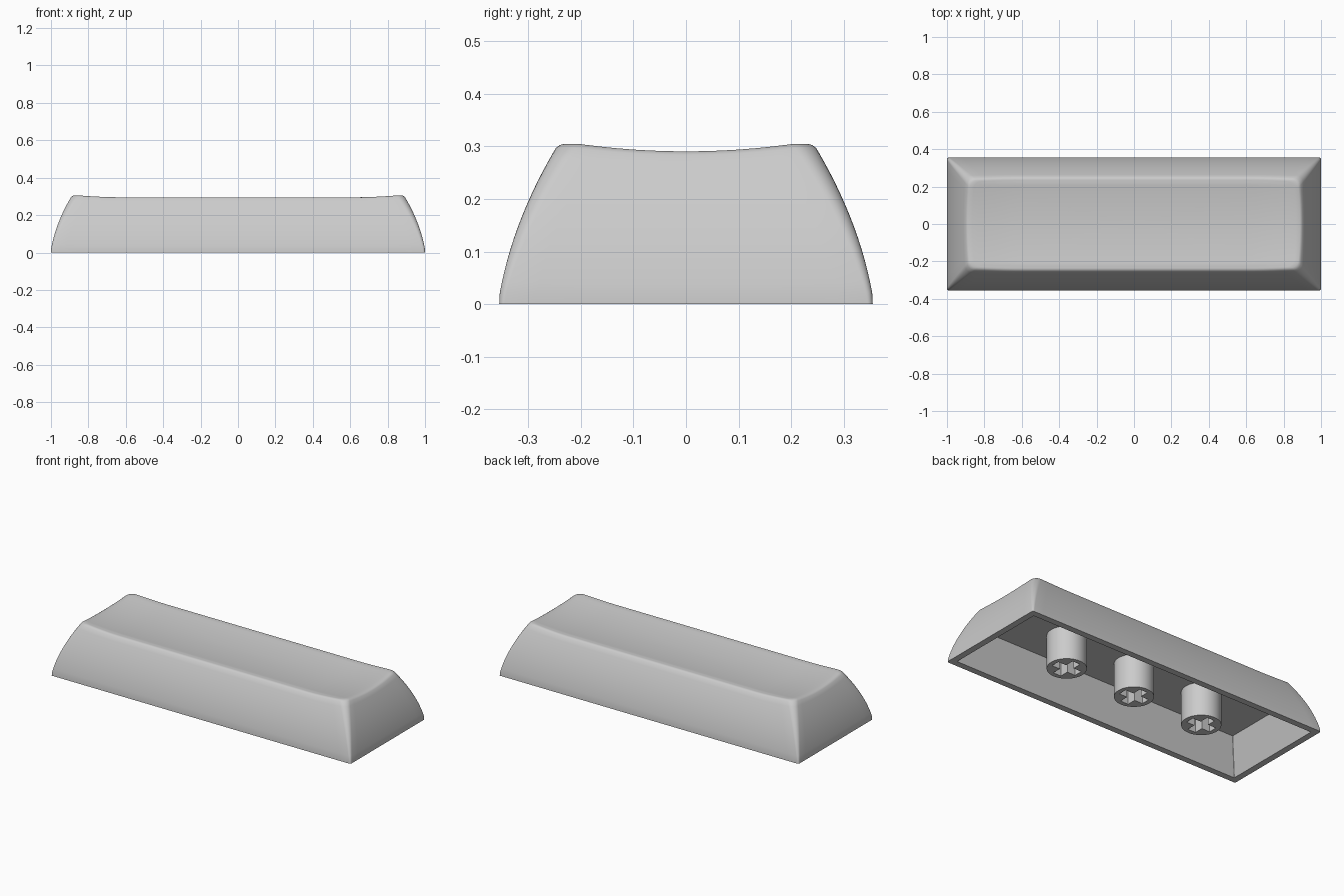
import bpy, bmesh, math

if "Cube" in bpy.data.objects:
    bpy.data.objects.remove(bpy.data.objects["Cube"], do_unlink=True)

HALF_X, HALF_Y = 1.0, 0.355
ARC = 6                      # segments in each rounded corner
WALL, CEILING = 0.038, 0.2

grey = bpy.data.materials.new("grey plastic")
grey.use_nodes = True
grey.diffuse_color = (0.6, 0.6, 0.6, 1)
grey.node_tree.nodes["Principled BSDF"].inputs["Base Color"].default_value = (0.6, 0.6, 0.6, 1)


def add_object(name, bm):
    bmesh.ops.recalc_face_normals(bm, faces=bm.faces)
    mesh = bpy.data.meshes.new(name)
    bm.to_mesh(mesh)
    bm.free()
    mesh.materials.append(grey)
    obj = bpy.data.objects.new(name, mesh)
    bpy.context.collection.objects.link(obj)
    return obj


def outline(hx, hy, r):
    """Rounded rectangle, counter-clockwise, with subdivided sides."""
    corners = []
    for i, (sx, sy) in enumerate([(1, 1), (-1, 1), (-1, -1), (1, -1)]):
        arc = [math.pi / 2 * (i + k / ARC) for k in range(ARC + 1)]
        corners.append([(sx * (hx - r) + r * math.cos(a),
                         sy * (hy - r) + r * math.sin(a)) for a in arc])
    pts = []
    for i, arc in enumerate(corners):
        pts += arc
        a, b = arc[-1], corners[(i + 1) % 4][0]
        n = 12 if i % 2 else 32
        pts += [(a[0] + (b[0] - a[0]) * k / n, a[1] + (b[1] - a[1]) * k / n)
                for k in range(1, n)]
    return pts


def wall_point(i, z, extra=0.0):
    """Point of the bowed side wall at height z."""
    h = max(z - 0.015, 0)
    inset = 0.17 * h + 0.75 * h * h + extra
    return outline(HALF_X - inset, HALF_Y - inset, 0.01 + 0.1 * z)[i]


def dish(x, y):
    """Height of the scooped top."""
    fy = min(abs(y) / 0.215, 1)
    fx = min(max((abs(x) - 0.65) / 0.21, 0), 1)
    return 0.2805 + 0.0145 * fy * fy + 0.01 * fx ** 1.5


def bridge(bm, a, b):
    n = len(a)
    return [bm.faces.new((a[i], a[(i + 1) % n], b[(i + 1) % n], b[i])) for i in range(n)]


# Keycap shell: outer wall, rounded lip, scooped top, hollow underside
bm = bmesh.new()
count = len(outline(1, 1, 0.1))
rim_z = []
for i in range(count):
    z = 0.3
    for _ in range(3):
        z = dish(*wall_point(i, z))
    rim_z.append(z)

rings = []
STEPS = 14
for s in range(STEPS + 1):
    ring = []
    for i in range(count):
        z = (rim_z[i] - 0.007) * s / STEPS
        ring.append(bm.verts.new((*wall_point(i, z), z)))
    rings.append(ring)
for inset, drop in [(0.003, 0.002), (0.009, 0.0)]:
    rings.append([bm.verts.new((*wall_point(i, rim_z[i], inset), rim_z[i] - drop))
                  for i in range(count)])
lip = rings[-1]
for f in (0.975, 0.94, 0.9, 0.86, 0.82, 0.78, 0.74, 0.68, 0.58, 0.45, 0.3, 0.15, 0.04):
    rings.append([bm.verts.new((v.co.x * f, v.co.y * f, dish(v.co.x * f, v.co.y * f)))
                  for v in lip])
for a, b in zip(rings, rings[1:]):
    bridge(bm, a, b)
bm.faces.new(rings[-1])

# Straight tapered cavity
mouth, roof = [[bm.verts.new((x, y, z)) for x, y in outline(HALF_X - d, HALF_Y - d, 0.003)]
               for d, z in ((WALL, 0), (WALL + 0.07, CEILING))]
bridge(bm, rings[0], mouth)
bridge(bm, mouth, roof)
bm.faces.new(roof)
cavity_start = len(bm.faces) - 2 * count - 1
cap = add_object("keycap_shell", bm)
bpy.ops.object.select_all(action='DESELECT')
cap.select_set(True)
bpy.context.view_layer.objects.active = cap
bpy.ops.object.shade_smooth_by_angle(angle=math.radians(32))
for p in cap.data.polygons[cavity_start:]:
    p.use_smooth = False

# Cross-shaped socket cutter
bm = bmesh.new()
w, l = 0.026, 0.08
quarter = [(l, -w), (l, w), (w, w)]
cross = []
for q in range(4):
    c, s = round(math.cos(q * math.pi / 2)), round(math.sin(q * math.pi / 2))
    cross += [(c * x - s * y, s * x + c * y) for x, y in quarter]
low, high = [[bm.verts.new((x, y, z)) for x, y in cross] for z in (-0.05, 0.15)]
bridge(bm, low, high)
bm.faces.new(low)
bm.faces.new(high)
cutter = add_object("socket_cutter", bm)
cutter.hide_render = True
cutter.hide_viewport = True

# Three round stems with cross sockets
for name, x in (("right_stem", -0.467), ("middle_stem", 0), ("left_stem", 0.467)):
    bm = bmesh.new()
    bmesh.ops.create_cone(bm, cap_ends=True, segments=48, radius1=0.107, radius2=0.107,
                          depth=CEILING + 0.01)
    bmesh.ops.translate(bm, verts=bm.verts, vec=(0, 0, (CEILING + 0.01) / 2))
    for f in bm.faces:
        f.smooth = len(f.verts) == 4
    stem = add_object(name, bm)
    stem.location.x = x
    socket = cutter.copy()
    socket.name = name + "_cutter"
    socket.location.x = x
    bpy.context.collection.objects.link(socket)
    socket.hide_render = True
    socket.hide_viewport = True
    mod = stem.modifiers.new("socket", 'BOOLEAN')
    mod.operation = 'DIFFERENCE'
    mod.solver = 'EXACT'
    mod.object = socket
bpy.data.objects.remove(cutter, do_unlink=True)
